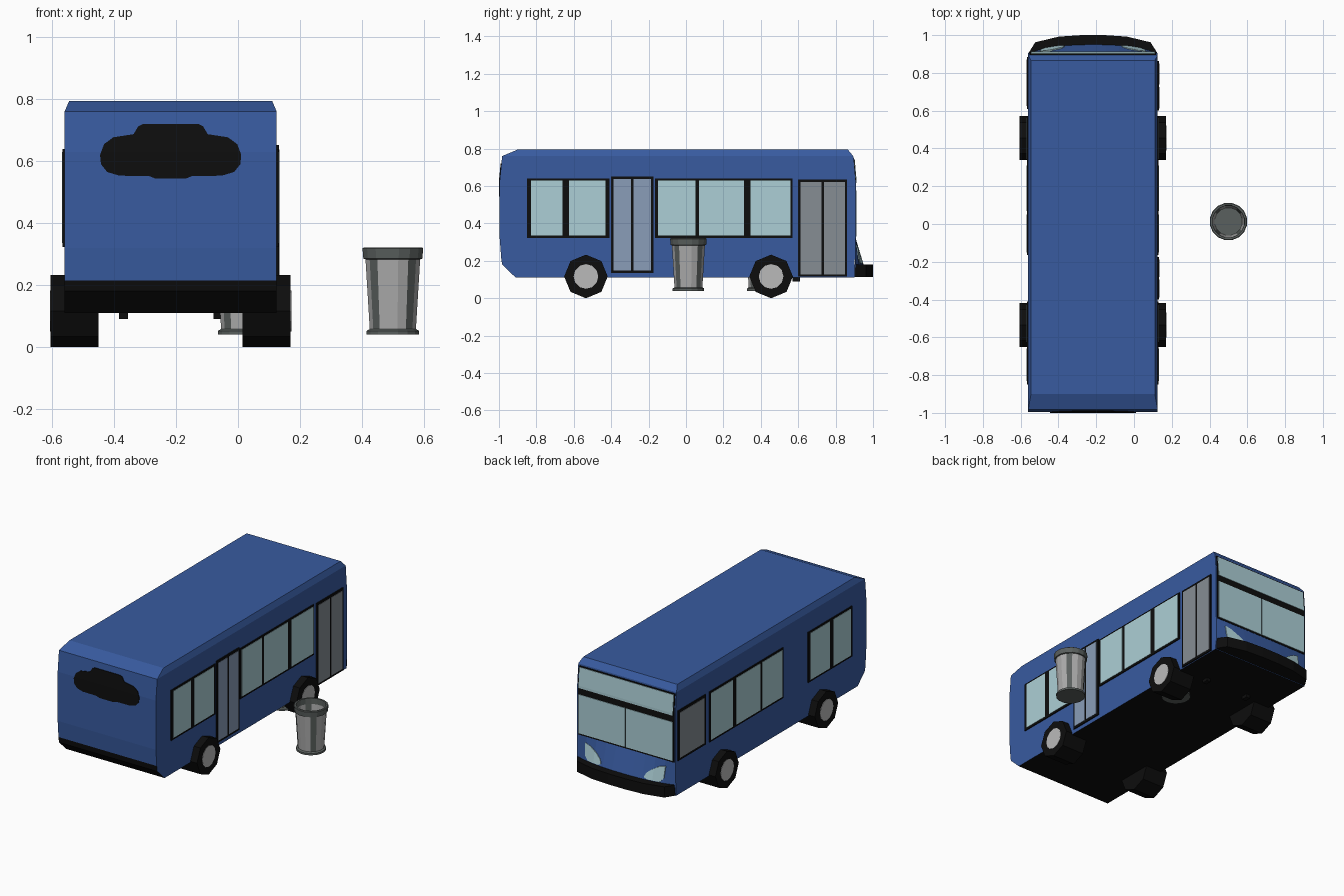
import bpy, bmesh, math
from mathutils import Matrix, Vector

if "Cube" in bpy.data.objects:
    bpy.data.objects.remove(bpy.data.objects["Cube"])

CX, HW = -0.2175, 0.3425          # bus centre line and half width


def mat(name, r, g, b):
    m = bpy.data.materials.new(name)
    lin = [((c / 255 + 0.055) / 1.055) ** 2.4 if c > 10 else c / 255 / 12.92 for c in (r, g, b)]
    m.diffuse_color = (*lin, 1)
    m.use_nodes = True
    m.node_tree.nodes["Principled BSDF"].inputs["Base Color"].default_value = m.diffuse_color
    return m


BLUE = mat("body_blue", 56, 91, 160)
BLACK = mat("trim_black", 13, 13, 13)
GLASS = mat("window_glass", 172, 207, 214)
DOOR_B = mat("door_blue_grey", 138, 157, 184)
DOOR_G = mat("door_grey", 134, 141, 148)
HUB = mat("hub_light_grey", 186, 186, 186)
PANEL = mat("bin_light_grey", 172, 172, 172)
DARK = mat("bin_dark_grey", 90, 96, 94)


def finish(bm, name, mats):
    bmesh.ops.recalc_face_normals(bm, faces=bm.faces)
    me = bpy.data.meshes.new(name)
    bm.to_mesh(me)
    bm.free()
    for m in mats:
        me.materials.append(m)
    ob = bpy.data.objects.new(name, me)
    bpy.context.collection.objects.link(ob)
    return ob


def plate(name, poly, m, mapping, depth, cuts=()):
    """Flat outline, cut along lines, thickened and mapped onto a surface."""
    bm = bmesh.new()
    bm.faces.new([bm.verts.new((u, v, 0)) for u, v in poly])
    for co, no in cuts:
        bmesh.ops.bisect_plane(bm, geom=bm.verts[:] + bm.edges[:] + bm.faces[:],
                               plane_co=co, plane_no=no)
    ext = bmesh.ops.extrude_face_region(bm, geom=bm.faces[:], use_keep_orig=True)
    for v in ext["geom"]:
        if isinstance(v, bmesh.types.BMVert):
            v.co.z = 1
    for v in bm.verts:
        v.co = mapping(v.co.x, v.co.y, depth * v.co.z)
    return finish(bm, name, [m])


def rect(u0, u1, v0, v1):
    return [(u0, v0), (u1, v0), (u1, v1), (u0, v1)]


def lathe(name, prof, n, mats, matrix, phase=0.0, rule=None):
    """Turned shape; prof holds (radius, height, material of the band after it)."""
    bm = bmesh.new()
    rings = [[bm.verts.new((r * math.cos(phase + math.tau * i / n),
                            r * math.sin(phase + math.tau * i / n), z)) for i in range(n)]
             for r, z, _ in prof]
    for k in range(len(prof) - 1):
        for i in range(n):
            j = (i + 1) % n
            f = bm.faces.new((rings[k][i], rings[k][j], rings[k + 1][j], rings[k + 1][i]))
            f.material_index = rule(k, i) if rule else prof[k][2]
    bmesh.ops.remove_doubles(bm, verts=bm.verts, dist=1e-5)
    bmesh.ops.dissolve_degenerate(bm, edges=bm.edges, dist=1e-6)
    bm.transform(matrix)
    return finish(bm, name, mats)


# Bus body: side profile extruded across, roof drawn in
profile = [(-0.91, 0.11), (0.90, 0.11), (0.905, 0.33), (0.905, 0.63), (0.894, 0.76),
           (-0.983, 0.76), (-0.996, 0.63), (-0.996, 0.32), (-0.988, 0.215), (-0.983, 0.18)]
bm = bmesh.new()
side = bm.faces.new([bm.verts.new((CX - HW, y, z)) for y, z in profile])
ext = bmesh.ops.extrude_face_region(bm, geom=[side], use_keep_orig=True)
for v in ext["geom"]:
    if isinstance(v, bmesh.types.BMVert):
        v.co.x = CX + HW
bmesh.ops.recalc_face_normals(bm, faces=bm.faces)
top = [f for f in bm.faces if f.normal.z > 0.9]
for f in bmesh.ops.extrude_discrete_faces(bm, faces=top)["faces"]:
    for v in f.verts:
        v.co = (CX + math.copysign(HW - 0.015, v.co.x - CX), 0.865 if v.co.y > 0 else -0.90, 0.795)
bm.normal_update()
for f in bm.faces:      # underside and low rear skirt are black
    low_rear = f.normal.y < -0.4 and f.calc_center_median().z < 0.215
    f.material_index = int(f.normal.z < -0.5 or low_rear)
finish(bm, "bus_body", [BLUE, BLACK])


# Side windows and doors
def right(u, v, d):
    return Vector((CX + HW + d, u, v))


def left(u, v, d):
    return Vector((CX - HW - d, u, v))


groups = [("rear", (-0.85, -0.41), [(-0.83, -0.66), (-0.625, -0.43)]),
          ("middle", (-0.165, 0.57), [(-0.15, 0.05), (0.07, 0.31), (0.345, 0.56)])]
for sname, fn in (("right", right), ("left", left)):
    for gname, (a, b), panes in groups:
        plate(f"{sname}_{gname}_window_frame", rect(a, b, 0.323, 0.64), BLACK, fn, 0.006)
        for p, q in panes:
            plate(f"{sname}_{gname}_window_pane", rect(p, q, 0.335, 0.63), GLASS, fn, 0.008)
for name, a, b, z0, z1, m in (("middle_door", -0.40, -0.175, 0.135, 0.652, DOOR_B),
                              ("front_door", 0.60, 0.862, 0.115, 0.635, DOOR_G)):
    plate(name + "_frame", rect(a, b, z0, z1), BLACK, right, 0.0075)
    c = (a + b) / 2
    for p, q in ((a + 0.012, c - 0.007), (c + 0.007, b - 0.012)):
        plate(name + "_leaf", rect(p, q, z0 + 0.013, z1 - 0.014), m, right, 0.0095)
plate("driver_window_frame", rect(0.61, 0.885, 0.325, 0.64), BLACK, left, 0.006)
plate("driver_window_pane", rect(0.625, 0.87, 0.34, 0.625), DOOR_G, left, 0.008)

# Windscreen and sign panel, following the bend of the front
BEND = [((0, 0.63, 0), (0, 1, 0))]


def front(u, v, d):
    return Vector((CX + u, 0.905 - max(0, v - 0.63) * 0.085 + d, v))


plate("windscreen_frame", rect(-0.335, 0.335, 0.32, 0.75), BLACK, front, 0.004, BEND)
for p, q in ((-0.328, -0.004), (0.004, 0.328)):
    plate("windscreen_pane", rect(p, q, 0.33, 0.575), GLASS, front, 0.007)
plate("sign_panel", rect(-0.328, 0.328, 0.615, 0.743), GLASS, front, 0.007, BEND)


# Bulging front panel with headlights
def bulge(u, v, d):
    depth = 0.045 * (1 - min(1, abs(u) / HW) ** 2.5)
    return Vector((CX + u, 0.903 + depth * (0.325 - v) / 0.15 + d, v))


COLS = [((u * HW / 5, 0, 0), (1, 0, 0)) for u in range(-4, 5)]
plate("front_panel", rect(-HW, HW, 0.165, 0.325), BLUE, bulge, 0.003, COLS)
lamp = [(0.15, 0.195), (0.17, 0.185), (0.25, 0.185), (0.275, 0.21), (0.28, 0.285),
        (0.24, 0.275), (0.19, 0.245), (0.16, 0.22)]
for s in (-1, 1):
    plate("headlight", [(s * u, v) for u, v in lamp], GLASS, bulge, 0.008, COLS)

# Front bumper, curved in plan
half = [(0.338, 0.91), (0.305, 0.962), (0.18, 0.992), (0.06, 1.0)]
plan = [(-0.338, 0.86), (0.338, 0.86)] + half + [(-x, y) for x, y in reversed(half)]
plate("front_bumper", plan, BLACK, lambda u, v, d: Vector((CX + u, v, 0.113 + d)), 0.067)

# Rear window, following the bend of the back
half = [(0.09, 0.72), (0.105, 0.712), (0.12, 0.687), (0.185, 0.677), (0.215, 0.655), (0.228, 0.62),
        (0.225, 0.59), (0.205, 0.565), (0.165, 0.553), (0.07, 0.552), (0.05, 0.544)]
plate("rear_window", half + [(-x, z) for x, z in reversed(half)], BLACK,
      lambda u, v, d: Vector((CX + u, -0.996 + max(0, v - 0.63) * 0.1 - d, v)), 0.004, BEND)

# Wheels: eight-sided tyres with round hubs
for s in (-1, 1):
    for y in (-0.535, 0.455):
        m = Matrix.Translation((CX + s * 0.3875, y, 0.1165)) @ Matrix.Rotation(s * math.pi / 2, 4, 'Y')
        lathe("tyre", [(0, -0.155, 0), (0.1165, -0.155, 0), (0.1165, 0, 0), (0, 0, 0)], 8, [BLACK], m)
        lathe("wheel_hub", [(0.066, -0.01, 0), (0.066, 0.002, 0), (0, 0.002, 0)], 12, [HUB], m)

# Small mounts under the floor
for s in (-1, 1):
    plate("floor_mount", rect(s * 0.152 - 0.014, s * 0.152 + 0.014, 0.57, 0.61), BLACK,
          lambda u, v, d: Vector((CX + u, v, 0.115 - d)), 0.025)

# Litter bins: tapered, hollow, light panels between four dark ribs
bin_profile = [(0, 0.04, 0), (0.086, 0.04, 0), (0.086, 0.052, 0), (0.076, 0.058, 1),
               (0.09, 0.283, 0), (0.097, 0.285, 0), (0.1, 0.318, 0), (0.096, 0.321, 0),
               (0.086, 0.321, 0), (0.085, 0.285, 1), (0.074, 0.06, 0), (0, 0.06, 0)]


def bin_rule(k, i):
    return 1 if bin_profile[k][2] and i % 4 != 2 else 0


for name, x, y in (("litter_bin", 0.5, 0.013), ("underfloor_bin", 0.02, 0.41)):
    lathe(name, bin_profile, 16, [DARK, PANEL], Matrix.Translation((x, y, 0)), -math.pi / 16, bin_rule)
